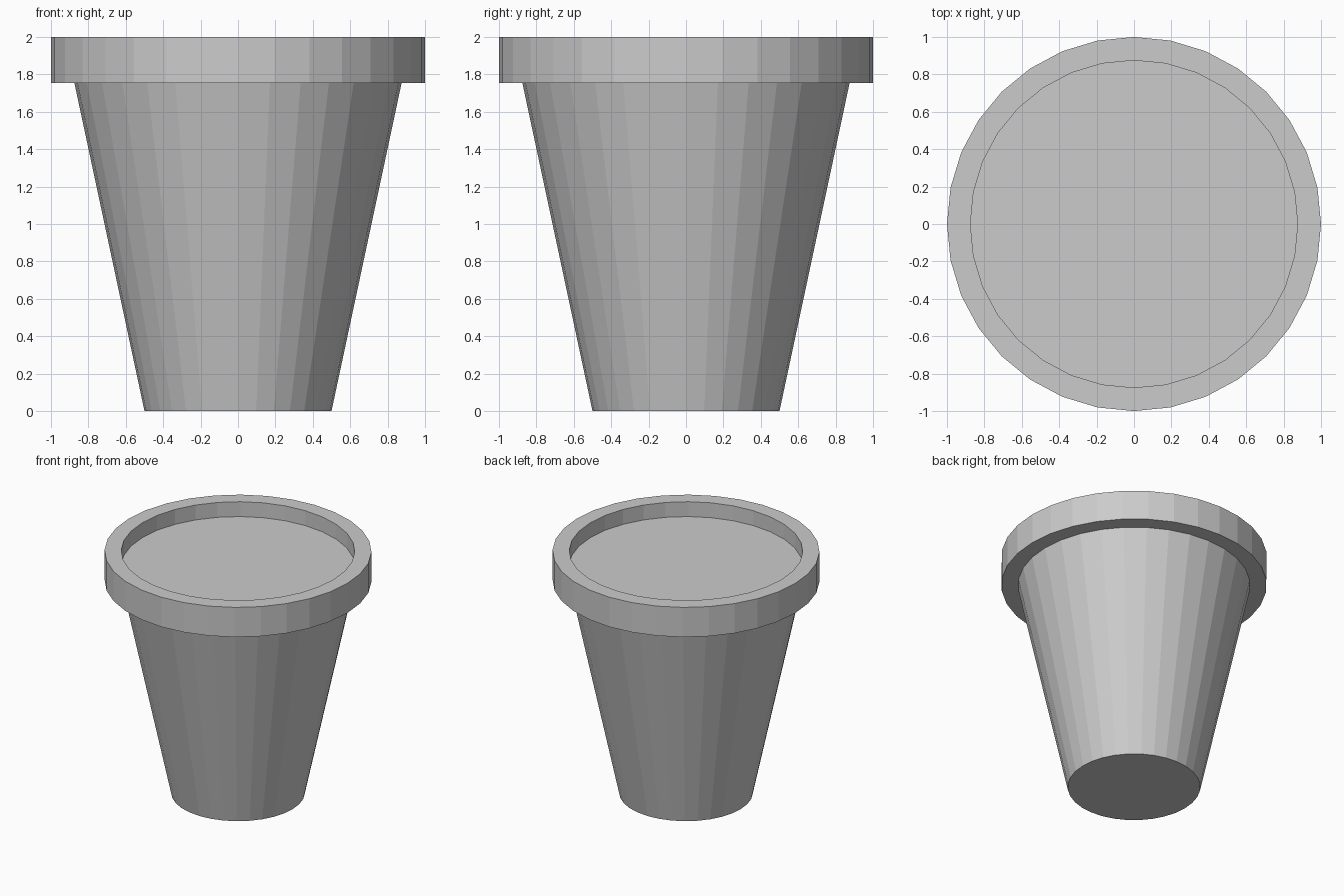
import bpy, bmesh
from math import sin, cos, tau

if "Cube" in bpy.data.objects:
    bpy.data.objects.remove(bpy.data.objects["Cube"])

SIDES = 32


def lathe(name, profile):
    """Spin an open (radius, z) profile around z; cap the ends."""
    bm = bmesh.new()
    rings = [[bm.verts.new((r * cos(tau * i / SIDES), r * sin(tau * i / SIDES), z))
              for i in range(SIDES)] for r, z in profile]
    for low, high in zip(rings, rings[1:]):
        for i in range(SIDES):
            j = (i + 1) % SIDES
            bm.faces.new((low[i], low[j], high[j], high[i]))
    bm.faces.new(rings[0][::-1])
    bm.faces.new(rings[-1])
    bmesh.ops.recalc_face_normals(bm, faces=bm.faces[:])
    mesh = bpy.data.meshes.new(name)
    bm.to_mesh(mesh)
    bm.free()
    obj = bpy.data.objects.new(name, mesh)
    bpy.context.collection.objects.link(obj)
    return obj


# Tapered pot with overhanging rim; the last ring closes as the soil surface
lathe("flower_pot", [
    (0.50, 0.0),      # base
    (0.875, 1.755),   # top of tapered body
    (1.0, 1.755),     # rim underside
    (1.0, 2.0),       # rim outer top
    (0.875, 2.0),     # rim inner top
    (0.875, 1.877),   # soil level
])
